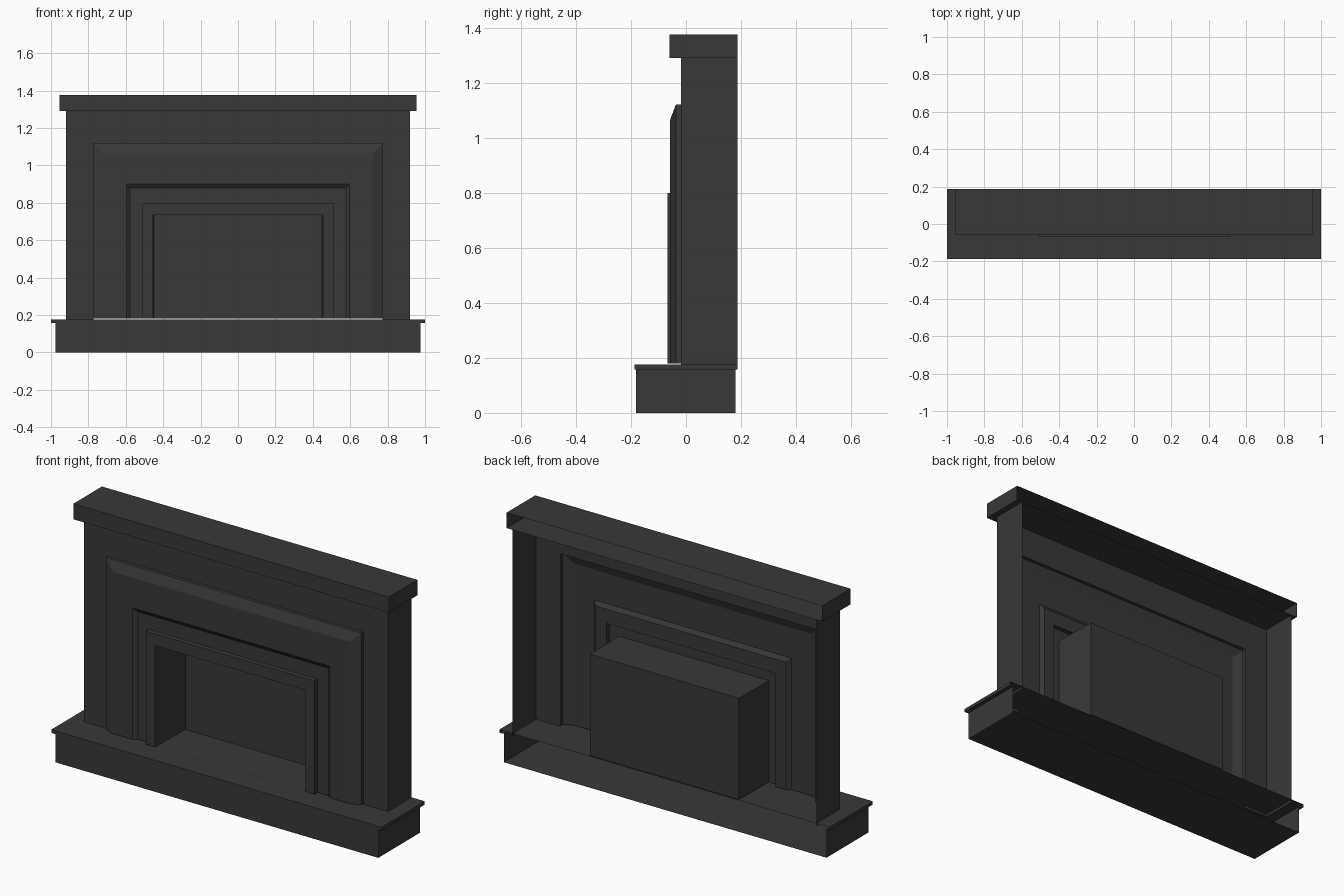
import bpy, bmesh

if "Cube" in bpy.data.objects:
    bpy.data.objects.remove(bpy.data.objects["Cube"])

charcoal = bpy.data.materials.new("charcoal")
charcoal.diffuse_color = (0.04, 0.04, 0.04, 1)
charcoal.use_nodes = True
charcoal.node_tree.nodes["Principled BSDF"].inputs["Base Color"].default_value = charcoal.diffuse_color


def finish(bm, name):
    mesh = bpy.data.meshes.new(name)
    bm.to_mesh(mesh)
    bm.free()
    mesh.materials.append(charcoal)
    bpy.context.collection.objects.link(bpy.data.objects.new(name, mesh))


def tray(name, rings, cap_bottom=False):
    """Hollow block, open at the back; rings = (half width, front y, back y, z)."""
    bm = bmesh.new()
    loops = [[bm.verts.new(p) for p in
              ((-w, yb, z), (-w, yf, z), (w, yf, z), (w, yb, z))]
             for w, yf, yb, z in rings]
    for a, b in zip(loops, loops[1:]):
        for i in range(3):
            bm.faces.new((a[i], a[i + 1], b[i + 1], b[i]))
    bm.faces.new(loops[-1])
    if cap_bottom:
        bm.faces.new(loops[0][::-1])
    finish(bm, name)


def arch(name, steps, closed_end=False):
    """Square-cornered arch shell; steps = (half width, top z, y, bottom z)."""
    bm = bmesh.new()
    loops = [[bm.verts.new(p) for p in
              ((-w, y, z0), (-w, y, zt), (w, y, zt), (w, y, z0))]
             for w, zt, y, z0 in steps]
    for a, b in zip(loops, loops[1:]):
        for i in range(3):
            bm.faces.new((a[i], b[i], b[i + 1], a[i + 1]))
    if closed_end:
        a, b = loops[-2:]
        bm.faces.new(b[::-1])                      # back wall
        bm.faces.new((a[0], a[3], b[3], b[0]))     # floor
    finish(bm, name)


BACK = 0.187

# Hearth plinth with overhanging slab
tray("hearth", [(0.977, -0.182, 0.18, 0.0), (0.977, -0.182, 0.18, 0.157),
                (1.0, -BACK, BACK, 0.157), (1.0, -BACK, BACK, 0.175)], True)

# Mantel shelf with a lip around the chimney breast
tray("mantel_shelf", [(0.92, -0.018, BACK, 1.29), (0.955, -0.06, BACK, 1.29),
                      (0.955, -0.06, BACK, 1.375)])

# Chimney breast
arch("chimney_breast", [(0.92, 1.29, BACK, 0.16), (0.92, 1.29, -0.018, 0.16),
                        (0.773, 1.12, -0.018, 0.16)])

# Bevelled surround panel, stepping in to a recess
arch("surround", [(0.773, 1.12, -0.018, 0.18), (0.773, 1.12, -0.037, 0.18),
                  (0.72, 1.065, -0.058, 0.18), (0.597, 0.9, -0.058, 0.18),
                  (0.577, 0.878, -0.042, 0.18), (0.511, 0.8, -0.042, 0.18)])

# Raised frame around the fire opening
arch("fire_frame", [(0.511, 0.8, -0.042, 0.18), (0.511, 0.8, -0.068, 0.18),
                    (0.455, 0.735, -0.068, 0.18), (0.455, 0.735, -0.06, 0.18)])

# Firebox behind the opening
arch("firebox", [(0.455, 0.735, -0.06, 0.18), (0.45, 0.735, BACK, 0.18)], True)
